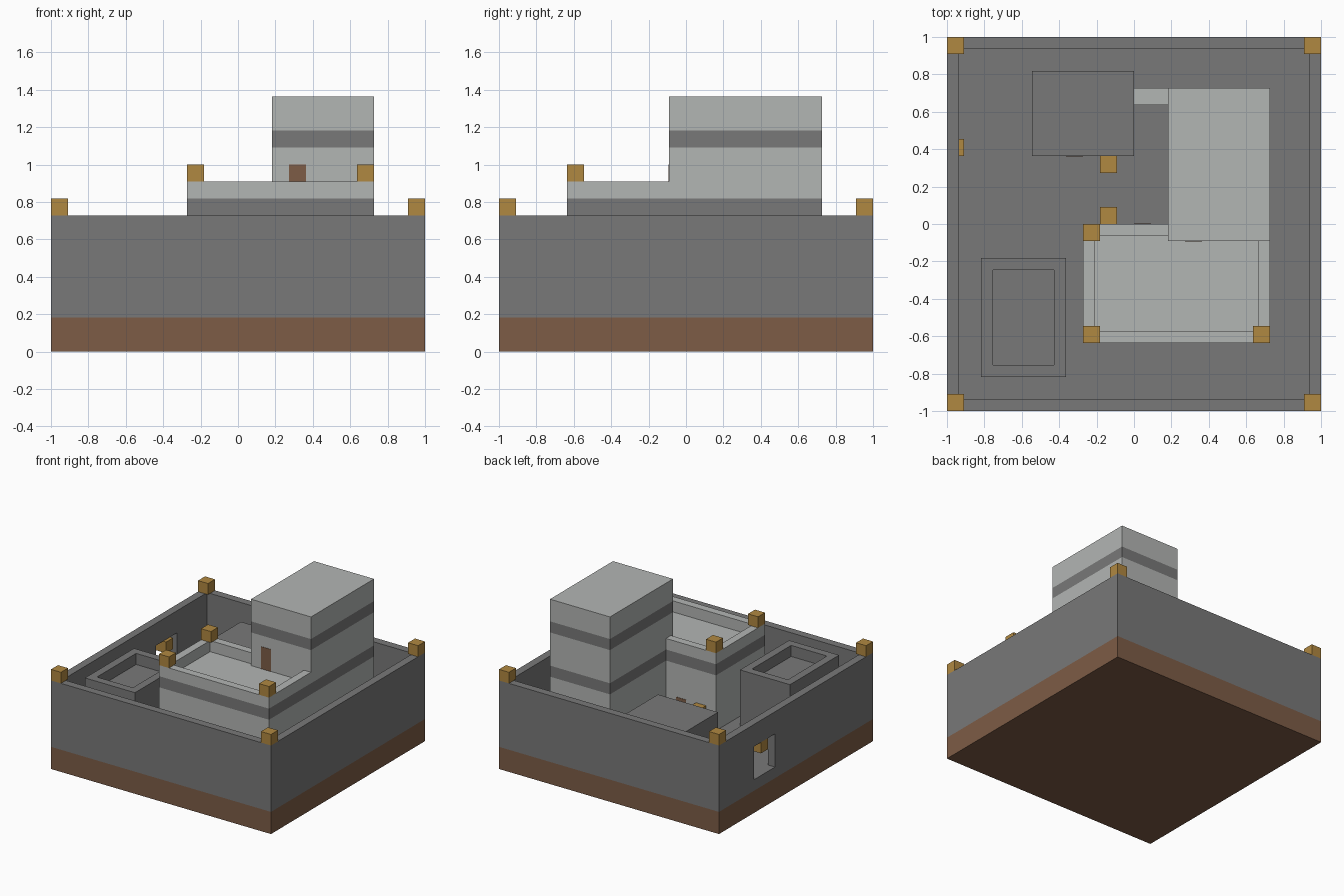
import bpy
import bmesh
from mathutils import Vector

UNIT = 1 / 11   # one building block

cube = bpy.data.objects.get("Cube")
if cube:
    bpy.data.objects.remove(cube, do_unlink=True)


def material(name, rgb):
    mat = bpy.data.materials.new(name)
    mat.use_nodes = True
    mat.diffuse_color = (*rgb, 1)
    mat.node_tree.nodes["Principled BSDF"].inputs["Base Color"].default_value = (*rgb, 1)
    return mat


DARK = material("dark_stone", (0.19, 0.19, 0.19))
LIGHT = material("light_stone", (0.45, 0.465, 0.455))
BROWN = material("brown_earth", (0.205, 0.107, 0.061))
GOLD = material("gold_lamp", (0.434, 0.246, 0.053))


def slice_at(bm, axis, value):
    normal = Vector((0, 0, 0))
    normal[axis] = 1
    bmesh.ops.bisect_plane(bm, geom=bm.verts[:] + bm.edges[:] + bm.faces[:],
                           plane_co=normal * value, plane_no=normal)


def block(lo, hi):
    """Box between two corners, in block units."""
    bm = bmesh.new()
    bmesh.ops.create_cube(bm, size=1)
    lo, hi = Vector(lo), Vector(hi)
    for v in bm.verts:
        v.co = (lo + hi) / 2 + v.co * (hi - lo)
    return bm


def hollow_top(bm, depth):
    """Inset the top by one block and sink it."""
    top = max(bm.faces, key=lambda f: f.calc_center_median().z)
    bmesh.ops.inset_region(bm, faces=[top], thickness=1)
    sunk = bmesh.ops.extrude_discrete_faces(bm, faces=[top])["faces"][0]
    bmesh.ops.translate(bm, verts=sunk.verts, vec=(0, 0, -depth))


def add_bands(bm, heights):
    """Paint dark courses one block tall."""
    for h in heights:
        slice_at(bm, 2, h)
        slice_at(bm, 2, h + 1)
    for f in bm.faces:
        z = f.calc_center_median().z
        f.material_index = int(any(h + 0.1 < z < h + 0.9 for h in heights))


def finish(name, bm, *mats):
    bmesh.ops.scale(bm, vec=(UNIT, UNIT, UNIT), verts=bm.verts)
    bmesh.ops.recalc_face_normals(bm, faces=bm.faces)
    mesh = bpy.data.meshes.new(name)
    bm.to_mesh(mesh)
    bm.free()
    for m in mats:
        mesh.materials.append(m)
    obj = bpy.data.objects.new(name, mesh)
    bpy.context.scene.collection.objects.link(obj)


# Earth base
finish("earth_base", block((-11, -11, 0), (11, 11, 2)), BROWN)

# Curtain wall and courtyard floor, with a gateway cut through the right wall
wall = block((-11, -11, 2), (11, 11, 8))
hollow_top(wall, 5)
for axis, value in ((1, 3), (1, 6), (2, 3), (2, 6)):
    slice_at(wall, axis, value)
gate_centre = Vector((-10.5, 4.5, 4.5))
gate = [f for f in wall.faces if abs(f.normal.x) > 0.9
        and (f.calc_center_median() - gate_centre).length < 0.6]
rims = list({e for f in gate for e in f.edges})
bmesh.ops.delete(wall, geom=gate, context="FACES_ONLY")
bmesh.ops.bridge_loops(wall, edges=rims)
finish("curtain_wall", wall, DARK)

# Keep with a parapet
keep = block((-3, -7, 3), (8, 0, 10))
hollow_top(keep, 1)
add_bands(keep, [8])
finish("keep", keep, LIGHT, DARK)

# Tall tower
tower = block((2, -1, 3), (8, 8, 15))
add_bands(tower, [8, 12])
finish("tower", tower, LIGHT, DARK)

# Short wall between tower and store house
finish("link_wall", block((0, 7, 3), (2, 8, 6)), LIGHT)

# Store house, and a second house with a sunken roof
finish("store_house", block((-6, 4, 3), (0, 9, 7)), DARK)
house = block((-9, -9, 3), (-4, -2, 8))
hollow_top(house, 1)
finish("sunken_roof_house", house, DARK)

# Doors as thin plates
THIN = 0.03
finish("tower_door", block((3, -1 - THIN, 9), (4, -1, 11)), BROWN)
finish("keep_door", block((0, 0, 3), (1, THIN, 5)), BROWN)
finish("store_door", block((-4, 4 - THIN, 3), (-3, 4, 5)), BROWN)

# Lamps, each one block in size
lamps = {
    "keep_lamp_front_right": (-3, -7, 10),
    "keep_lamp_front_left": (7, -7, 10),
    "keep_lamp_back_right": (-3, -1, 10),
    "keep_door_lamp": (-2, 0, 4),
    "store_door_lamp": (-2, 3, 4),
    "gate_lamp": (-11, 4, 5),
}
for x, side in ((-11, "right"), (10, "left")):
    for y, end in ((-11, "front"), (10, "back")):
        lamps[f"wall_lamp_{end}_{side}"] = (x, y, 8)
for name, corner in lamps.items():
    finish(name, block(corner, [c + 1 for c in corner]), GOLD)
